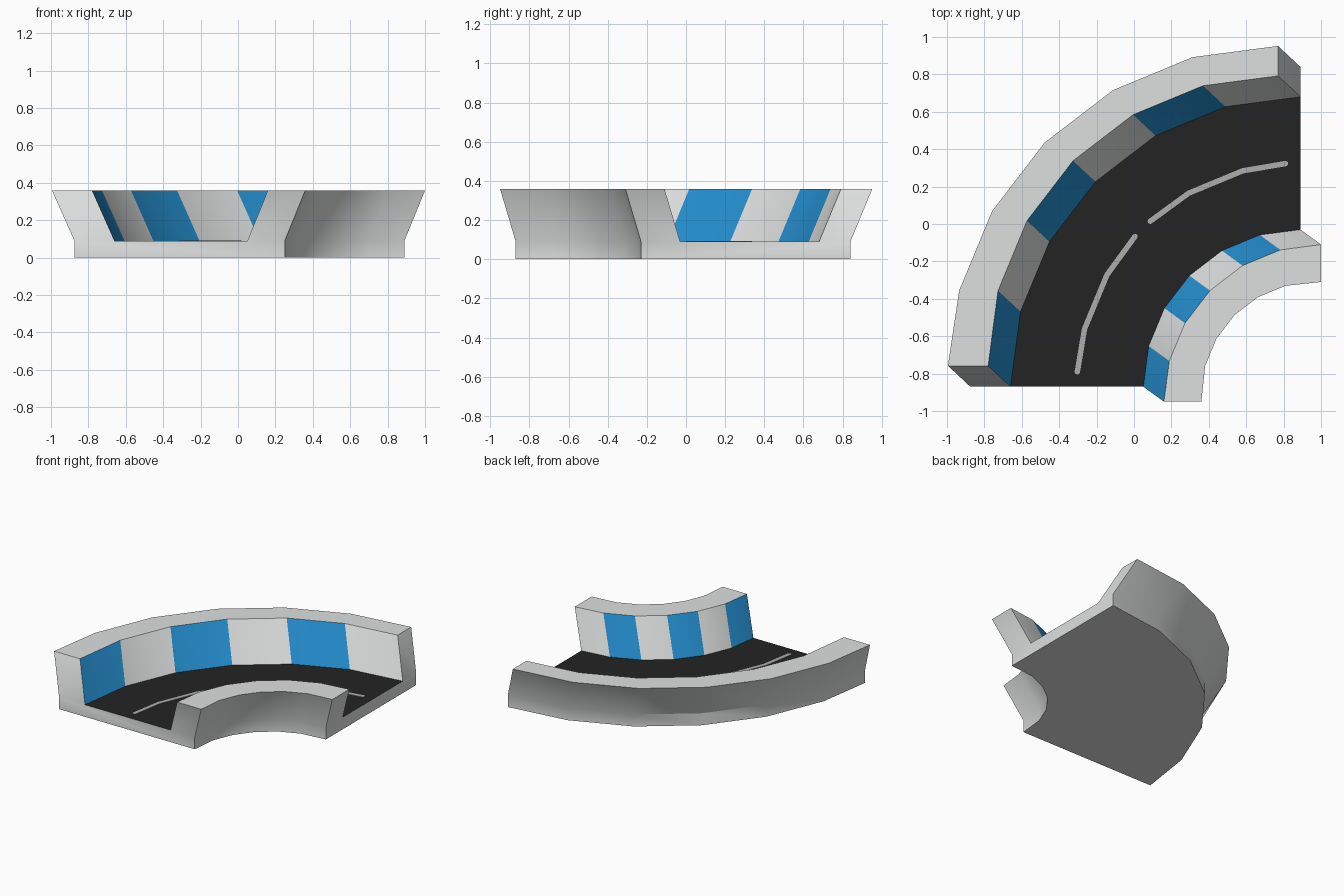
import bpy, bmesh, math
from mathutils import Vector

if "Cube" in bpy.data.objects:
    bpy.data.objects.remove(bpy.data.objects["Cube"])

def material(name, rgb):
    m = bpy.data.materials.new(name)
    m.diffuse_color = (*rgb, 1)
    m.use_nodes = True
    m.node_tree.nodes["Principled BSDF"].inputs["Base Color"].default_value = m.diffuse_color
    return m

GREY = material("light grey", (0.72, 0.745, 0.73))
BLUE = material("blue", (0.018, 0.275, 0.63))
ROAD = material("road black", (0.0175, 0.0175, 0.0175))
LINE = material("line grey", (0.42, 0.42, 0.42))

CX, CY = 0.89, -0.87          # centre of the bend
Z0, Z1, Z2 = 0.0, 0.09, 0.36  # ground, road level, wall tops
SEG = 6
OUT = Vector((-0.12, 0.112))  # lean of the outer wall top
INN = Vector((0.11, -0.08))   # lean of the inner wall top

def arc(r, dx=0.0, dy=0.0):
    """Quarter arc whose two ends are trimmed to the straight road ends."""
    pts = []
    for i in range(SEG + 1):
        a = math.radians(90 * i / SEG)
        pts.append(Vector((CX + dx - r * math.cos(a), CY + dy + r * math.sin(a))))
    pts[0].y, pts[-1].x = CY, CX
    return pts

def lean(pts, shift):
    return [p + shift for p in pts]

def finish(bm, name, mats):
    bmesh.ops.recalc_face_normals(bm, faces=bm.faces)
    me = bpy.data.meshes.new(name)
    bm.to_mesh(me)
    bm.free()
    ob = bpy.data.objects.new(name, me)
    bpy.context.collection.objects.link(ob)
    for m in mats:
        me.materials.append(m)
    return ob

# Track body: one closed cross-section swept around the bend
outer, road_out = arc(1.765, 0, -0.055), arc(1.55)
road_in, inner = arc(0.84), arc(0.605, -0.035, 0.035)
rails = [(outer, Z0), (outer, Z1), (lean(outer, OUT), Z2), (lean(road_out, OUT), Z2),
         (road_out, Z1), (road_in, Z1), (lean(road_in, INN), Z2), (lean(inner, INN), Z2),
         (inner, Z1), (inner, Z0)]
bm = bmesh.new()
V = [[bm.verts.new((p.x, p.y, z)) for p in pts] for pts, z in rails]
n = len(V)
for k in range(n):
    for i in range(SEG):
        f = bm.faces.new((V[k][i], V[k][i + 1], V[(k + 1) % n][i + 1], V[(k + 1) % n][i]))
        if k == 4:
            f.material_index = 2                      # road surface
        elif k in (3, 5):
            f.material_index = 1 if i % 2 == 0 else 0  # kerb stripes
# End caps: slab end plus the two leaning wall ends
for e in (0, SEG):
    for loop in ((0, 1, 4, 5, 8, 9), (1, 2, 3, 4), (5, 6, 7, 8)):
        bm.faces.new([V[k][e] for k in loop])
body = finish(bm, "curved_track", [GREY, BLUE, ROAD])
bpy.context.view_layer.objects.active = body
body.select_set(True)
bpy.ops.object.shade_smooth_by_angle(angle=math.radians(30))

# Lane dashes: thin round-ended plates, second one mirrored about the diagonal
R, HW = 1.195, 0.0145
def dash(name, mirrored):
    rel = [Vector((-1.193, 0.08))]
    rel += [Vector((-R * math.cos(math.radians(a)), R * math.sin(math.radians(a)))) for a in (15, 30)]
    rel.append(Vector((-0.885, 0.803)))
    if mirrored:
        rel = [Vector((-p.y, -p.x)) for p in rel]
    left, right = [], []
    for i, p in enumerate(rel):
        t = (rel[min(i + 1, 3)] - rel[max(i - 1, 0)]).normalized()
        s = Vector((-t.y, t.x)) * HW
        left.append(p + s)
        right.append(p - s)
    def cap(c, start):
        d = start - c
        return [c + Vector((d.x * math.cos(a) - d.y * math.sin(a), d.x * math.sin(a) + d.y * math.cos(a)))
                for a in (-math.pi * j / 6 for j in range(1, 6))]
    outline = left + cap(rel[3], left[3]) + right[::-1] + cap(rel[0], right[0])
    bm = bmesh.new()
    f = bm.faces.new([bm.verts.new((CX + p.x, CY + p.y, Z1 - 0.002)) for p in outline])
    top = bmesh.ops.extrude_face_region(bm, geom=[f])["geom"]
    bmesh.ops.translate(bm, vec=(0, 0, 0.005), verts=[v for v in top if isinstance(v, bmesh.types.BMVert)])
    finish(bm, name, [LINE])

dash("lane_dash_near", False)
dash("lane_dash_far", True)
